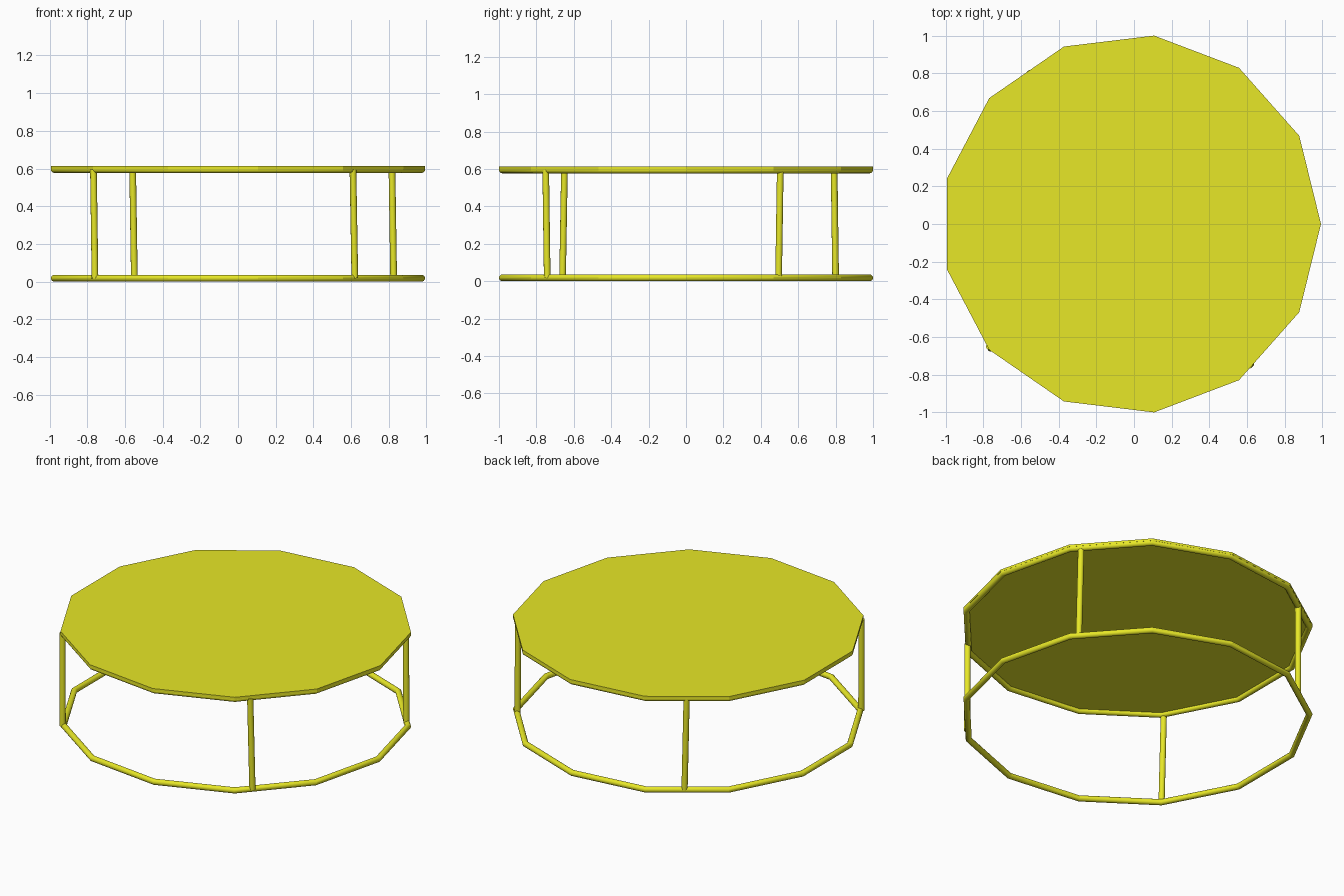
import bpy, math
from mathutils import Vector

if "Cube" in bpy.data.objects:
    bpy.data.objects.remove(bpy.data.objects["Cube"])

SIDES = 13          # table outline is a 13-sided polygon
TUBE = 0.0178       # tube radius
OUTER = 1.007       # corner radius of the outline
SHIFT = -0.0147     # centres the uneven polygon on x = 0
HEIGHT = 0.612

mat = bpy.data.materials.new("yellow")
mat.diffuse_color = (0.8, 0.8, 0.02, 1)
mat.use_nodes = True
mat.node_tree.nodes["Principled BSDF"].inputs["Base Color"].default_value = mat.diffuse_color


def finish(name, smooth=True):
    ob = bpy.context.object
    ob.name = name
    ob.data.materials.append(mat)
    if smooth:
        bpy.ops.object.shade_smooth_by_angle(angle=math.radians(26))
    return ob


def ring(name, z):
    bpy.ops.mesh.primitive_torus_add(
        major_segments=SIDES, minor_segments=16, major_radius=OUTER - TUBE,
        minor_radius=TUBE, location=(SHIFT, 0, z))
    finish(name)


def rod(name, a, b):
    a, b = Vector(a), Vector(b)
    d = b - a
    bpy.ops.mesh.primitive_cylinder_add(vertices=16, radius=TUBE, depth=d.length,
                                        location=(a + b) / 2)
    bpy.context.object.rotation_euler = d.to_track_quat('Z', 'Y').to_euler()
    finish(name)


# Floor ring and rim under the top
ring("base_ring", TUBE)
ring("top_rim", HEIGHT - TUBE)

# Flat table top, first corner pointing along +x
top_t = 0.014
# cylinder corners start on +y, so turn by a quarter
bpy.ops.mesh.primitive_cylinder_add(vertices=SIDES, radius=OUTER, depth=top_t,
                                    location=(SHIFT, 0, HEIGHT - top_t / 2),
                                    rotation=(0, 0, -math.pi / 2))
finish("table_top", smooth=False)

# Four slightly leaning legs: (bottom xy, top xy)
legs = {
    "front_right_leg": ((0.620, -0.742), (0.610, -0.750)),
    "back_right_leg": ((0.826, 0.495), (0.817, 0.504)),
    "back_left_leg": ((-0.550, 0.800), (-0.559, 0.792)),
    "front_left_leg": ((-0.759, -0.660), (-0.767, -0.650)),
}
for name, (lo, hi) in legs.items():
    rod(name, (*lo, TUBE), (*hi, HEIGHT - TUBE))
